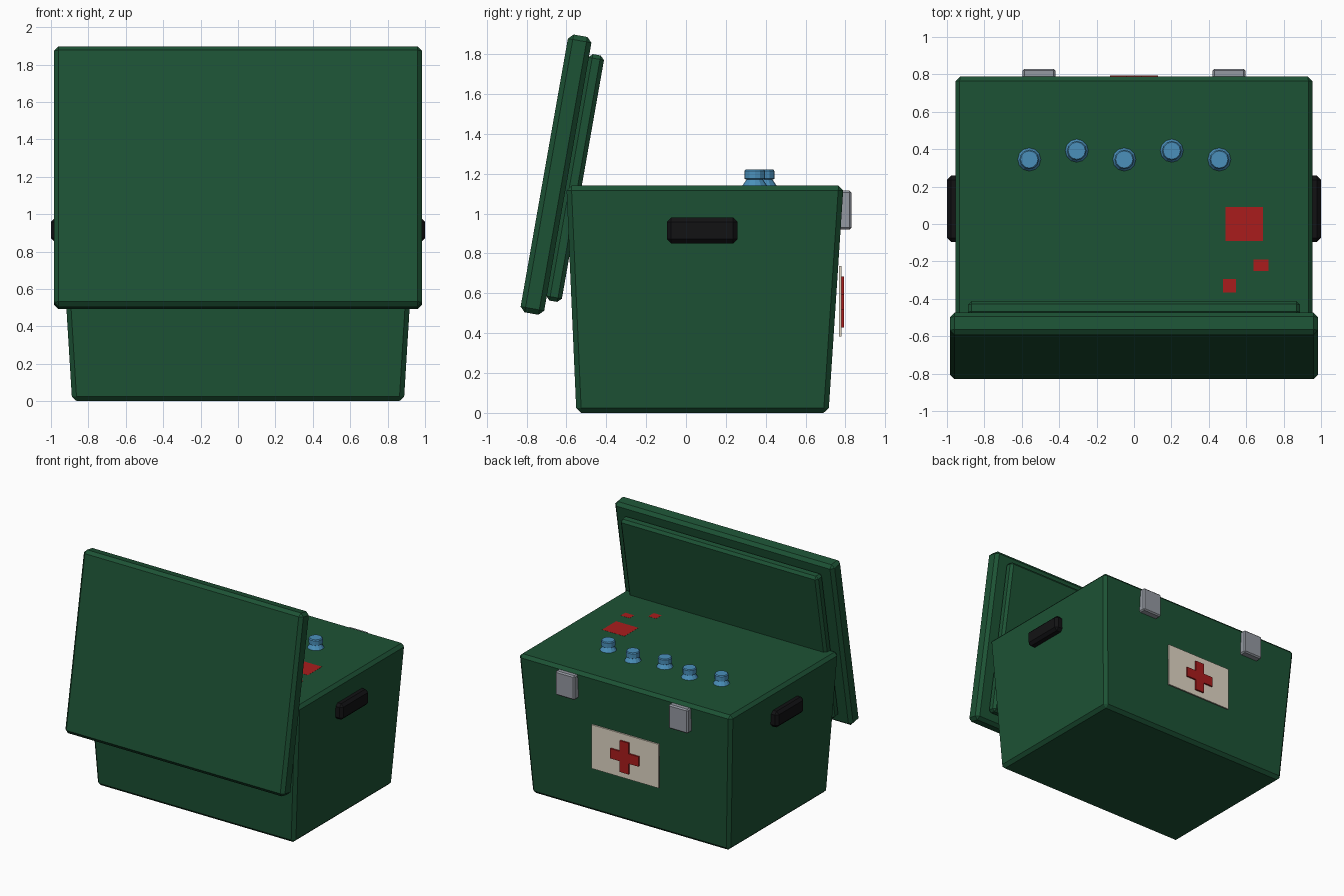
import bpy, bmesh, math
from mathutils import Vector, Matrix

if "Cube" in bpy.data.objects:
    bpy.data.objects.remove(bpy.data.objects["Cube"])


def material(name, rgb):
    m = bpy.data.materials.new(name)
    m.diffuse_color = (*rgb, 1)
    m.use_nodes = True
    m.node_tree.nodes["Principled BSDF"].inputs["Base Color"].default_value = m.diffuse_color
    return m


GREEN = material("green", (0.012, 0.085, 0.035))
BLACK = material("black", (0.006, 0.006, 0.007))
METAL = material("metal", (0.3, 0.32, 0.36))
CREAM = material("cream", (0.75, 0.68, 0.56))
RED = material("red", (0.4, 0.012, 0.012))
BLUE = material("blue", (0.07, 0.28, 0.5))


def finish(name, bm, mat, bevel=0):
    if bevel:
        bmesh.ops.bevel(bm, geom=bm.edges[:], offset=bevel, segments=1, affect='EDGES')
    bmesh.ops.recalc_face_normals(bm, faces=bm.faces[:])
    me = bpy.data.meshes.new(name)
    bm.to_mesh(me)
    bm.free()
    me.materials.append(mat)
    ob = bpy.data.objects.new(name, me)
    bpy.context.collection.objects.link(ob)
    return ob


def box(name, centre, size, mat, bevel=0, tilt=0):
    bm = bmesh.new()
    bmesh.ops.create_cube(bm, size=1)
    bmesh.ops.scale(bm, vec=size, verts=bm.verts)
    ob = finish(name, bm, mat, bevel)
    ob.matrix_world = Matrix.Translation(centre) @ Matrix.Rotation(tilt, 4, 'X')
    return ob


# Tapered case body
TOP = 1.14
bm = bmesh.new()
bmesh.ops.create_cube(bm, size=2)
for v in bm.verts:
    if v.co.z > 0:
        v.co = (0.957 * v.co.x, 0.79 if v.co.y > 0 else -0.60, TOP)
    else:
        v.co = (0.887 * v.co.x, 0.715 if v.co.y > 0 else -0.55, 0)
finish("case_body", bm, GREEN, 0.025)

# Open lid with its raised inner panel, leaning over the back
tilt = math.radians(-10)
lid_centre = Vector((0, -0.652, 1.195))
normal = Matrix.Rotation(tilt, 3, 'X') @ Vector((0, 1, 0))
box("lid", lid_centre, (1.97, 0.12, 1.415), GREEN, 0.025, tilt)
box("lid_inner_panel", lid_centre + normal * 0.097, (1.776, 0.08, 1.255), GREEN, 0.02, tilt)

# Side handles and latches
for side, s in (("left", -1), ("right", 1)):
    box(side + "_handle", (s * 0.955, 0.081, 0.915), (0.09, 0.355, 0.13), BLACK, 0.022)
    box(side + "_latch", (s * 0.508, 0.79, 1.017), (0.174, 0.08, 0.196), METAL, 0.01)

# Label plate with cross
box("label_plate", (0, 0.774, 0.56), (0.6, 0.012, 0.355), CREAM)
arm, half = 0.04, 0.127
outline = []
for k in range(4):
    for p in ((arm, half), (arm, arm), (half, arm)):
        # walk each quadrant clockwise
        a = -k * math.pi / 2
        outline.append((p[0] * math.cos(a) - p[1] * math.sin(a),
                        p[0] * math.sin(a) + p[1] * math.cos(a)))
bm = bmesh.new()
face = bm.faces.new([bm.verts.new((x, 0.778, 0.556 + z)) for x, z in outline])
ext = bmesh.ops.extrude_face_region(bm, geom=[face])
bmesh.ops.translate(bm, vec=(0, 0.015, 0),
                    verts=[g for g in ext["geom"] if isinstance(g, bmesh.types.BMVert)])
finish("label_cross", bm, RED)

# Bottles standing in the case, only necks and caps showing
profile = [(0.085, 0.7), (0.085, 1.09), (0.062, 1.14), (0.042, 1.17),
           (0.052, 1.175), (0.052, 1.213), (0.046, 1.22)]
SIDES = 12
for i in range(5):
    cx, cy = -0.56 + 0.254 * i, 0.392 if i % 2 else 0.345
    bm = bmesh.new()
    rings = [[bm.verts.new((cx + r * math.cos(2 * math.pi * k / SIDES),
                            cy + r * math.sin(2 * math.pi * k / SIDES), z))
              for k in range(SIDES)] for r, z in profile]
    for lo, hi in zip(rings, rings[1:]):
        for k in range(SIDES):
            n = (k + 1) % SIDES
            bm.faces.new((lo[k], lo[n], hi[n], hi[k]))
    bm.faces.new(rings[0])
    bm.faces.new(rings[-1])
    finish(f"bottle_{i + 1}", bm, BLUE)

# Red packets lying level with the top
box("large_packet", (0.59, 0.0, TOP - 0.049), (0.2, 0.18, 0.1), RED)
box("small_packet", (0.51, -0.33, TOP - 0.049), (0.07, 0.07, 0.1), RED)
box("thin_packet", (0.68, -0.22, TOP - 0.049), (0.08, 0.06, 0.1), RED)
